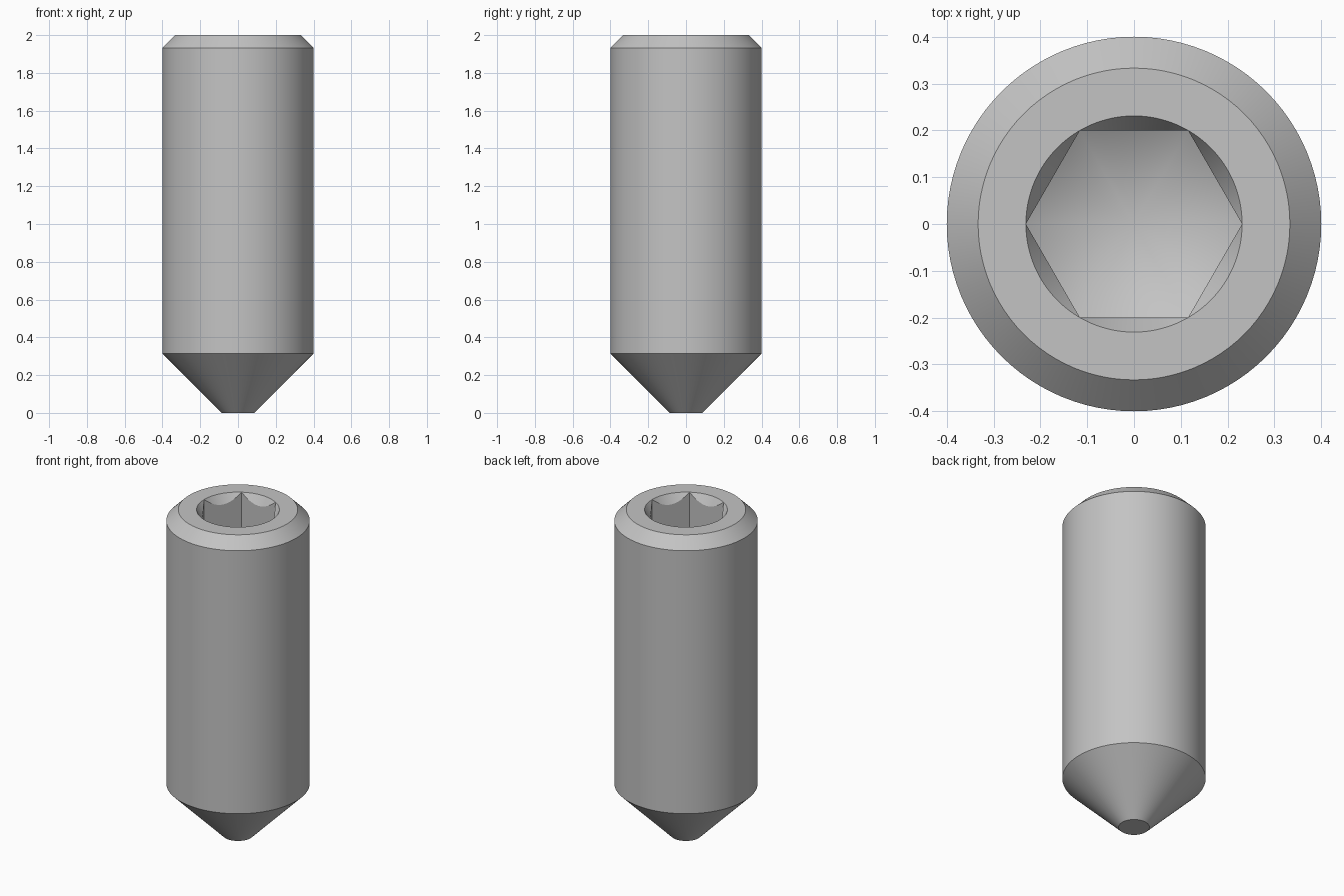
import bpy
import bmesh
from math import cos, sin, pi, radians, tan, sqrt

cube = bpy.data.objects.get("Cube")
if cube:
    bpy.data.objects.remove(cube, do_unlink=True)

SEGMENTS = 96
RADIUS, CHAMFER, TIP = 0.4, 0.067, 0.086
HEIGHT = 2.0
FLAT = 0.2                       # half the width across the socket flats
CORNER = FLAT * 2 / sqrt(3)      # socket corner radius
SOCKET_DEPTH = 0.5


def hex_radius(a):
    return FLAT / cos(a % (pi / 3) - pi / 6)


def circle(radius, z):
    return lambda a: (radius, z)


# Socket rim where the countersink meets the flats, and socket floor edge
def socket_rim(a):
    r = hex_radius(a)
    return r, HEIGHT - (CORNER - r) * tan(radians(60))


def floor_edge(a):
    r = hex_radius(a)
    return r, HEIGHT - SOCKET_DEPTH - (CORNER - r) * tan(radians(30))


# Rings from the point, up the body, over the top and down into the socket
profile = [
    circle(TIP, 0),
    circle(RADIUS, RADIUS - TIP),
    circle(RADIUS, HEIGHT - CHAMFER),
    circle(RADIUS - CHAMFER, HEIGHT),
    circle(CORNER, HEIGHT),
    socket_rim,
    floor_edge,
]

bm = bmesh.new()
angles = [2 * pi * i / SEGMENTS for i in range(SEGMENTS)]
rings = []
for ring in profile:
    verts = []
    for a in angles:
        r, z = ring(a)
        verts.append(bm.verts.new((r * cos(a), r * sin(a), z)))
    rings.append(verts)

for low, high in zip(rings, rings[1:]):
    for i in range(SEGMENTS):
        j = (i + 1) % SEGMENTS
        bm.faces.new((low[i], low[j], high[j], high[i]))

# Flat point and drilled conical socket floor
bm.faces.new(rings[0][::-1])
apex = bm.verts.new((0, 0, HEIGHT - SOCKET_DEPTH - CORNER * tan(radians(30))))
for i in range(SEGMENTS):
    bm.faces.new((rings[-1][i], rings[-1][(i + 1) % SEGMENTS], apex))

bmesh.ops.remove_doubles(bm, verts=bm.verts, dist=0.0001)
bmesh.ops.recalc_face_normals(bm, faces=bm.faces)

mesh = bpy.data.meshes.new("set_screw")
bm.to_mesh(mesh)
bm.free()
screw = bpy.data.objects.new("set_screw", mesh)
bpy.context.collection.objects.link(screw)

# Plain grey metal
colour = (0.55, 0.55, 0.55, 1)
steel = bpy.data.materials.new("grey_steel")
steel.use_nodes = True
steel.diffuse_color = colour
steel.node_tree.nodes["Principled BSDF"].inputs["Base Color"].default_value = colour
mesh.materials.append(steel)

# Smooth round surfaces with crisp edges
bpy.ops.object.select_all(action="DESELECT")
screw.select_set(True)
bpy.context.view_layer.objects.active = screw
bpy.ops.object.shade_smooth_by_angle(angle=radians(20))
